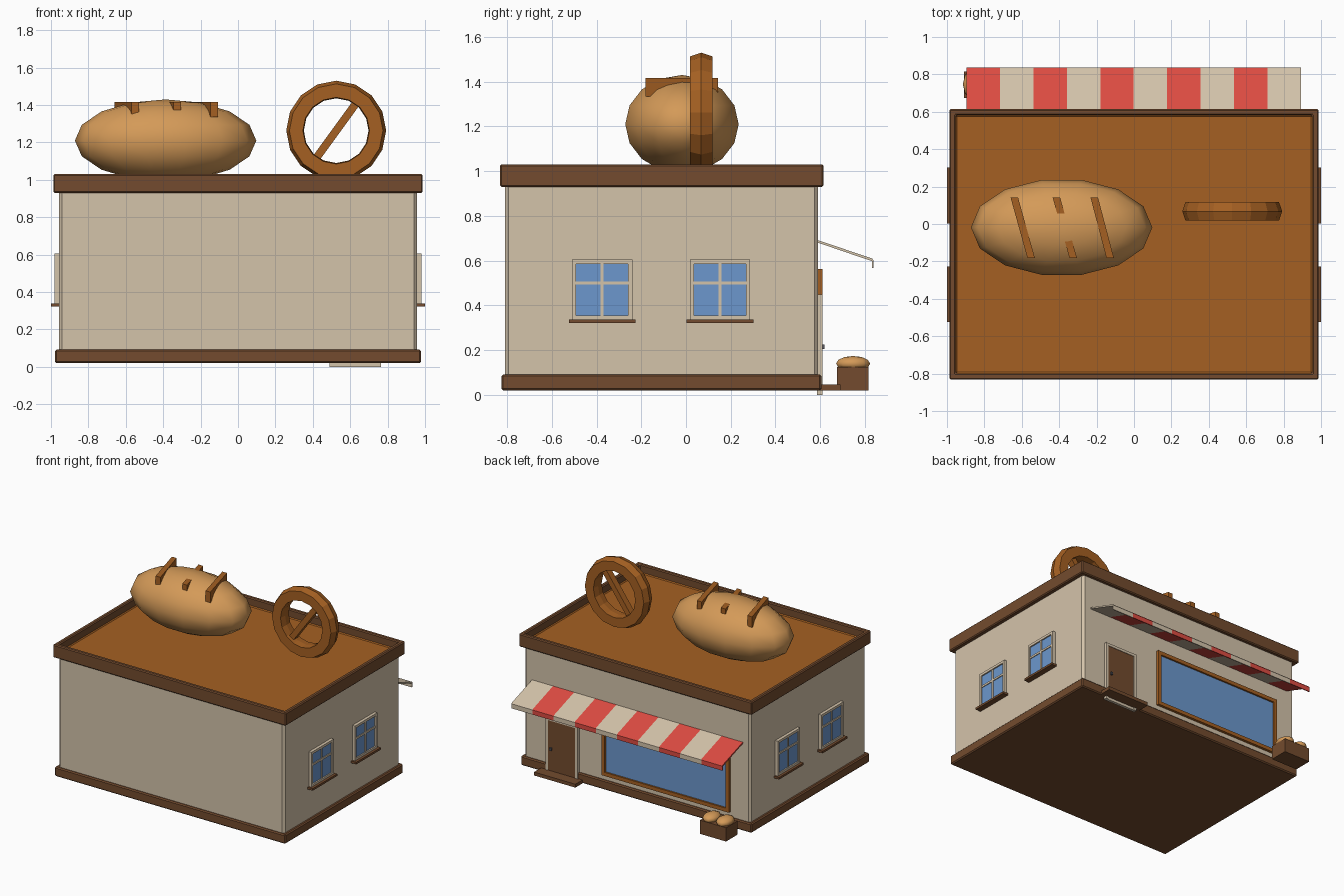
import bpy, bmesh, math
from mathutils import Matrix, Vector

if "Cube" in bpy.data.objects:
    bpy.data.objects.remove(bpy.data.objects["Cube"])


def material(name, r, g, b):
    lin = [((c / 255 + 0.055) / 1.055) ** 2.4 for c in (r, g, b)]
    m = bpy.data.materials.new(name)
    m.diffuse_color = (*lin, 1)
    m.use_nodes = True
    m.node_tree.nodes["Principled BSDF"].inputs["Base Color"].default_value = m.diffuse_color
    return m


CREAM = material("cream plaster", 212, 195, 170)
TRIM = material("dark brown wood", 115, 75, 46)
CARAMEL = material("caramel", 165, 96, 34)
CRUST = material("bread crust", 212, 154, 88)
RED = material("awning red", 222, 76, 66)
GLASS = material("window blue", 108, 151, 205)
METAL = material("handle grey", 90, 90, 98)


def finish(name, bm, mats, bevel=0.0, smooth=False):
    bmesh.ops.recalc_face_normals(bm, faces=bm.faces)
    mesh = bpy.data.meshes.new(name)
    bm.to_mesh(mesh)
    bm.free()
    ob = bpy.data.objects.new(name, mesh)
    bpy.context.collection.objects.link(ob)
    for m in mats:
        mesh.materials.append(m)
    if bevel:
        mod = ob.modifiers.new("bevel", 'BEVEL')
        mod.width, mod.segments = bevel, 1
    if smooth:
        mesh.polygons.foreach_set("use_smooth", [True] * len(mesh.polygons))
    return ob


def add_box(bm, x, y, z, turn=None):
    """Box from three (low, high) ranges, optionally turned about its centre."""
    centre = Vector((sum(x) / 2, sum(y) / 2, sum(z) / 2))
    size = Matrix.Diagonal((abs(x[1] - x[0]), abs(y[1] - y[0]), abs(z[1] - z[0]), 1))
    return bmesh.ops.create_cube(
        bm, size=1, matrix=Matrix.Translation(centre) @ (turn or Matrix()) @ size)["verts"]


def boxes(name, parts, mat, bevel=0.0):
    bm = bmesh.new()
    for p in parts:
        add_box(bm, *p)
    return finish(name, bm, [mat], bevel)


def border(u, v, w):
    """Four bars (u range, v range) around a rectangle, w wide."""
    return [((u[0], u[0] + w), v), ((u[1] - w, u[1]), v),
            ((u[0] + w, u[1] - w), (v[0], v[0] + w)),
            ((u[0] + w, u[1] - w), (v[1] - w, v[1]))]


# Building shell
boxes("walls", [((-0.957, 0.957), (-0.81, 0.59), (0.05, 0.945))], CREAM, 0.016)
boxes("base_skirting", [((-0.978, 0.978), (-0.825, 0.605), (0.02, 0.092))], TRIM, 0.008)

# Roof: slab whose top is inset and sunk, leaving a parapet
bm = bmesh.new()
add_box(bm, (-0.987, 0.987), (-0.832, 0.615), (0.93, 1.03))
bm.normal_update()
top = max(bm.faces, key=lambda f: f.calc_center_median().z)
bmesh.ops.inset_individual(bm, faces=[top], thickness=0.047)
floor = bmesh.ops.extrude_face_region(bm, geom=[top])["geom"]
bmesh.ops.delete(bm, geom=[top], context='FACES')
for v in floor:
    if isinstance(v, bmesh.types.BMVert):
        v.co.z = 0.965
for f in floor:
    if isinstance(f, bmesh.types.BMFace):
        f.material_index = 1
finish("roof_parapet", bm, [TRIM, CARAMEL], 0.007)

# Side windows, two on each end wall
for s, side in ((1, "right"), (-1, "left")):
    for i, yc in enumerate((-0.375, 0.152)):
        def out(a, b):
            return (min(s * a, s * b), max(s * a, s * b))
        tag = f"{side}_window_{i + 1}"
        ys, zs = (yc - 0.135, yc + 0.135), (0.335, 0.605)
        bars = [(out(0.95, 0.98), u, v) for u, v in border(ys, zs, 0.019)]
        bars.append((out(0.95, 0.976), (yc - 0.007, yc + 0.007), (0.35, 0.59)))
        bars.append((out(0.95, 0.976), (yc - 0.12, yc + 0.12), (0.493, 0.508)))
        boxes(tag + "_frame", bars, CREAM)
        boxes(tag + "_glass", [(out(0.95, 0.97), (yc - 0.125, yc + 0.125), (0.345, 0.595))], GLASS)
        boxes(tag + "_sill", [(out(0.95, 1.0), (yc - 0.149, yc + 0.149), (0.322, 0.338))], TRIM)

# Shop window
xs, zs = (-0.79, 0.29), (0.13, 0.563)
boxes("shop_window_frame", [(u, (0.58, 0.61), v) for u, v in border(xs, zs, 0.028)], CARAMEL)
boxes("shop_window_glass", [((-0.78, 0.28), (0.58, 0.597), (0.14, 0.555))], GLASS)

# Door with frame, handle and step
boxes("door_frame", [((0.49, 0.512), (0.585, 0.611), (0.0, 0.45)),
                     ((0.743, 0.765), (0.585, 0.611), (0.0, 0.45)),
                     ((0.512, 0.743), (0.585, 0.611), (0.43, 0.45)),
                     ((0.512, 0.743), (0.585, 0.606), (0.0, 0.02))], CREAM)
boxes("door", [((0.512, 0.743), (0.58, 0.607), (0.02, 0.43))], TRIM)
boxes("door_handle", [((0.71, 0.725), (0.605, 0.62), (0.205, 0.225))], METAL)
boxes("door_step", [((0.455, 0.805), (0.59, 0.69), (0.02, 0.046))], TRIM)

# Striped awning: slanted sheet with a hanging lip, ten strips
bm = bmesh.new()
profile = [(0.588, 0.692), (0.832, 0.61), (0.838, 0.602), (0.838, 0.567),
           (0.831, 0.567), (0.831, 0.598), (0.588, 0.681)]
step = 1.787 / 10
for i in range(10):
    x0 = -0.895 + i * step
    a = [bm.verts.new((x0, y, z)) for y, z in profile]
    b = [bm.verts.new((x0 + step, y, z)) for y, z in profile]
    n = len(profile)
    faces = [bm.faces.new(a), bm.faces.new(b[::-1])]
    faces += [bm.faces.new((a[k], b[k], b[(k + 1) % n], a[(k + 1) % n])) for k in range(n)]
    for f in faces:
        f.material_index = i % 2
finish("awning", bm, [RED, CREAM])


def bread(name, centre, radii, segments, rings):
    bm = bmesh.new()
    bmesh.ops.create_uvsphere(
        bm, u_segments=segments, v_segments=rings, radius=1,
        matrix=Matrix.Translation(centre) @ Matrix.Diagonal((*radii, 1))
        @ Matrix.Rotation(math.pi / 2, 4, 'Z'))
    return finish(name, bm, [CRUST], smooth=True)


# Crate of buns beside the shop window
boxes("bun_crate", [((-0.91, -0.69), (0.675, 0.815), (0.02, 0.125))], TRIM)
for i, x in enumerate((-0.857, -0.743)):
    bread(f"bun_{i + 1}", (x, 0.747, 0.14), (0.058, 0.08, 0.034), 10, 6)

# Giant loaf with three scored strips
bread("giant_loaf", (-0.387, -0.018, 1.21), (0.485, 0.26, 0.22), 14, 8)
bm = bmesh.new()
for x, slant in ((-0.595, 0.09), (-0.37, 0.09), (-0.17, 0.085)):
    for v in add_box(bm, (x - 0.02, x + 0.02), (-0.182, 0.142), (1.335, 1.417)):
        v.co.x -= slant * (v.co.y + 0.02) / 0.324
finish("loaf_scores", bm, [CARAMEL])

# Ring-shaped roof sign with a diagonal bar
bm = bmesh.new()
section = [(0.25, -0.05), (0.267, 0), (0.25, 0.05), (0.178, 0.05), (0.173, 0), (0.178, -0.05)]
rings = []
for i in range(16):
    t = math.tau * i / 16
    rings.append([bm.verts.new((0.525 + r * math.cos(t), 0.068 + y, 1.263 + r * math.sin(t)))
                  for r, y in section])
for i in range(16):
    a, b = rings[i], rings[(i + 1) % 16]
    for k in range(6):
        bm.faces.new((a[k], b[k], b[(k + 1) % 6], a[(k + 1) % 6]))
add_box(bm, (0.325, 0.725), (0.043, 0.093), (1.242, 1.284),
        Matrix.Rotation(-math.radians(54), 4, 'Y'))
finish("ring_sign", bm, [CARAMEL])
